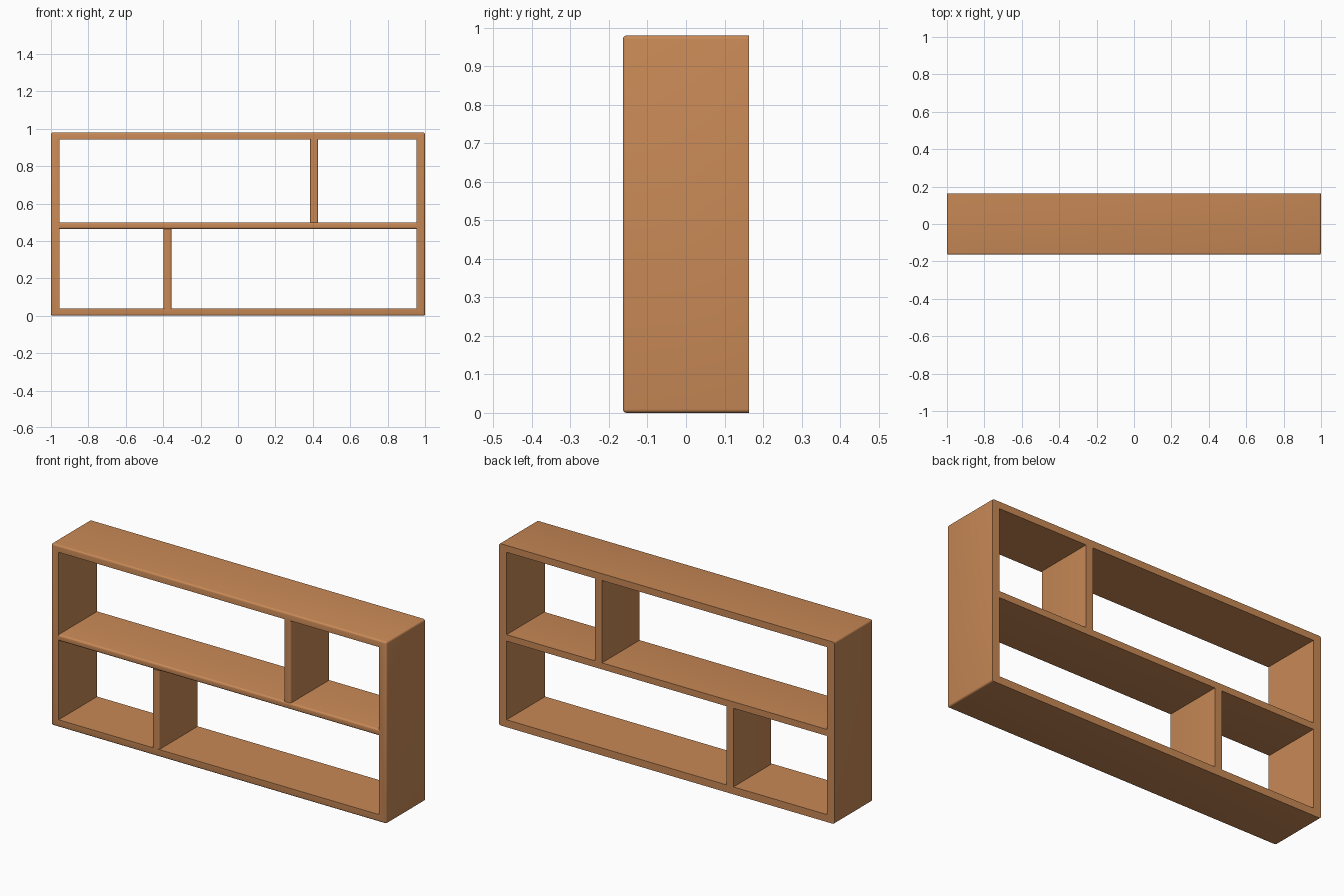
import bpy, bmesh

if "Cube" in bpy.data.objects:
    bpy.data.objects.remove(bpy.data.objects["Cube"])

W, D, H = 1.0, 0.164, 0.98      # half width, half depth, height
SIDE = 0.955                    # inner face of the side panels
LOW, HIGH = 0.04, 0.943         # inner faces of bottom and top panels
R = 0.010                       # rounding of the front edges

wood = bpy.data.materials.new("warm wood")
wood.diffuse_color = (0.58, 0.25, 0.093, 1)
wood.use_nodes = True
wood.node_tree.nodes["Principled BSDF"].inputs["Base Color"].default_value = wood.diffuse_color


def finish(name, bm, edges):
    """Round the given edges and make the object."""
    bmesh.ops.bevel(bm, geom=edges, offset=R, segments=4, profile=0.5,
                    affect='EDGES', clamp_overlap=True)
    bmesh.ops.recalc_face_normals(bm, faces=bm.faces)
    me = bpy.data.meshes.new(name)
    bm.to_mesh(me)
    bm.free()
    me.materials.append(wood)
    ob = bpy.data.objects.new(name, me)
    bpy.context.collection.objects.link(ob)
    bpy.ops.object.select_all(action='DESELECT')
    ob.select_set(True)
    bpy.context.view_layer.objects.active = ob
    bpy.ops.object.shade_smooth_by_angle(angle=0.6)


def board(name, x0, x1, z0, z1, axis):
    """Inner board whose two front edges along the axis (0 = x, 2 = z) are rounded."""
    bm = bmesh.new()
    bmesh.ops.create_cube(bm, size=1)
    for v in bm.verts:
        v.co.x = x1 if v.co.x > 0 else x0
        v.co.y = D if v.co.y > 0 else -D
        v.co.z = z1 if v.co.z > 0 else z0
    edges = []
    for e in bm.edges:
        a, b = (v.co for v in e.verts)
        if a.y < 0 and b.y < 0 and abs(a[axis] - b[axis]) > 1e-4:
            edges.append(e)
    finish(name, bm, edges)


# outer frame: rectangular ring, rounded on outer front edges and corners
bm = bmesh.new()
outer = [(-W, 0), (W, 0), (W, H), (-W, H)]
inner = [(-SIDE, LOW), (SIDE, LOW), (SIDE, HIGH), (-SIDE, HIGH)]
fo, fi, bo, bi = [[bm.verts.new((x, y, z)) for x, z in ring]
                  for y in (-D, D) for ring in (outer, inner)]
for i in range(4):
    j = (i + 1) % 4
    for p, q in ((fo, fi), (fi, bi), (bi, bo), (bo, fo)):
        bm.faces.new((p[i], p[j], q[j], q[i]))
rounded = [bm.edges.get((fo[i], fo[(i + 1) % 4])) for i in range(4)]
rounded += [bm.edges.get((fo[i], bo[i])) for i in range(4)]
finish("outer_frame", bm, rounded)

# middle shelf and the two staggered dividers
board("middle_shelf", -SIDE, SIDE, 0.464, 0.499, 0)
board("upper_divider", 0.386, 0.429, 0.499, HIGH, 2)
board("lower_divider", -0.398, -0.355, LOW, 0.464, 2)
